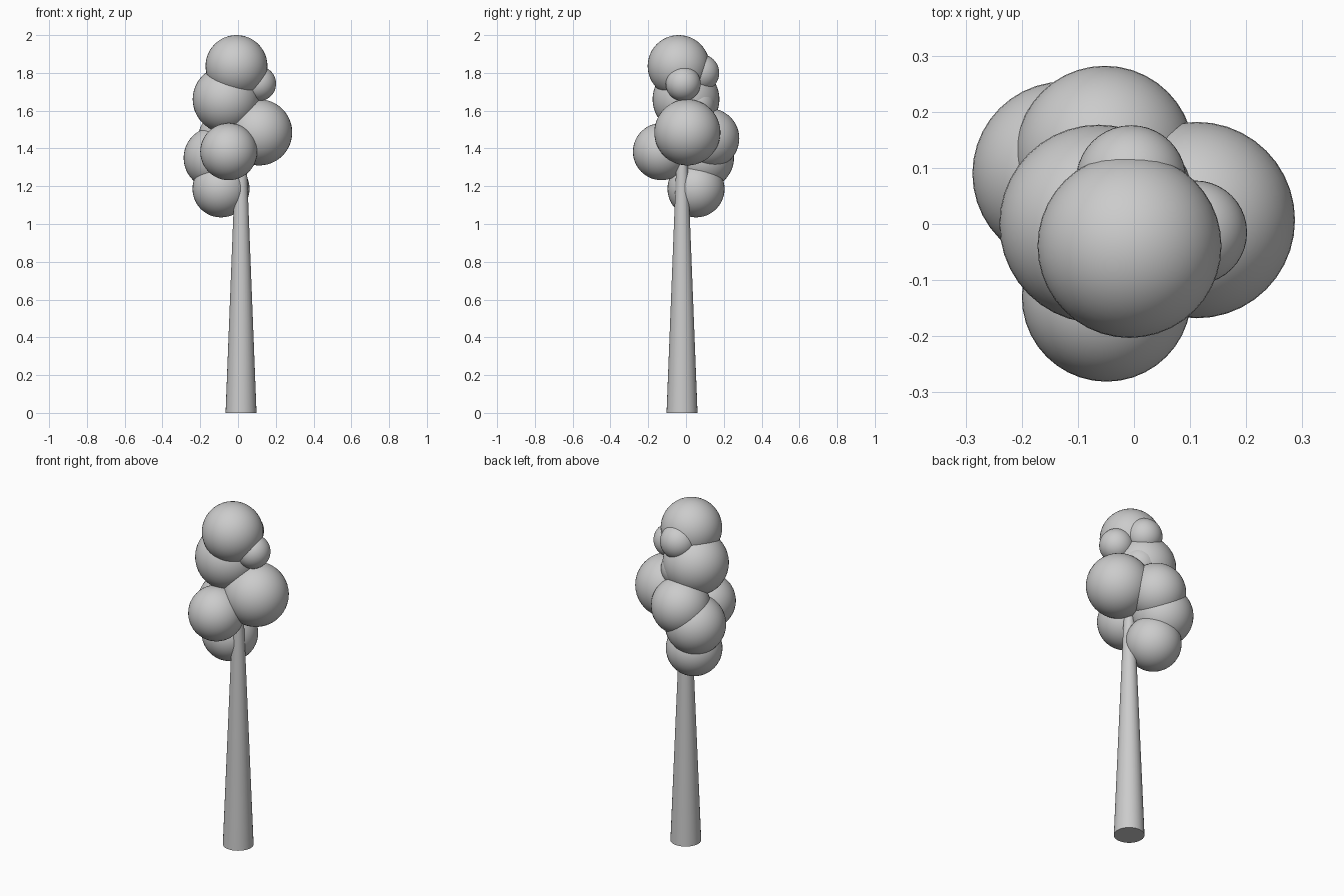
import bpy

if "Cube" in bpy.data.objects:
    bpy.data.objects.remove(bpy.data.objects["Cube"])

# Tapered trunk, top buried inside the foliage
bpy.ops.mesh.primitive_cone_add(vertices=32, radius1=0.082, radius2=0.027,
                                depth=1.4, location=(0.016, -0.021, 0.7))
trunk = bpy.context.object
trunk.name = "trunk"
bpy.ops.object.shade_smooth_by_angle()


def foliage(name, x, y, z, r):
    bpy.ops.mesh.primitive_uv_sphere_add(segments=40, ring_count=24, radius=r,
                                         location=(x, y, z))
    bpy.context.object.name = name
    bpy.ops.object.shade_smooth()


# Foliage clumps, top to bottom
for clump in (
    ("foliage_crown", -0.008, -0.039, 1.836, 0.164),
    ("foliage_small_back", -0.005, 0.078, 1.80, 0.098),
    ("foliage_small_right", 0.109, -0.015, 1.743, 0.0925),
    ("foliage_upper", -0.063, 0.0, 1.66, 0.177),
    ("foliage_inner", 0.0, 0.05, 1.63, 0.105),
    ("foliage_right", 0.112, 0.007, 1.485, 0.175),
    ("foliage_back", -0.052, 0.123, 1.453, 0.159),
    ("foliage_front", -0.049, -0.13, 1.383, 0.151),
    ("foliage_left", -0.124, 0.09, 1.35, 0.164),
    ("foliage_bottom", -0.09, 0.053, 1.186, 0.151),
):
    foliage(*clump)
